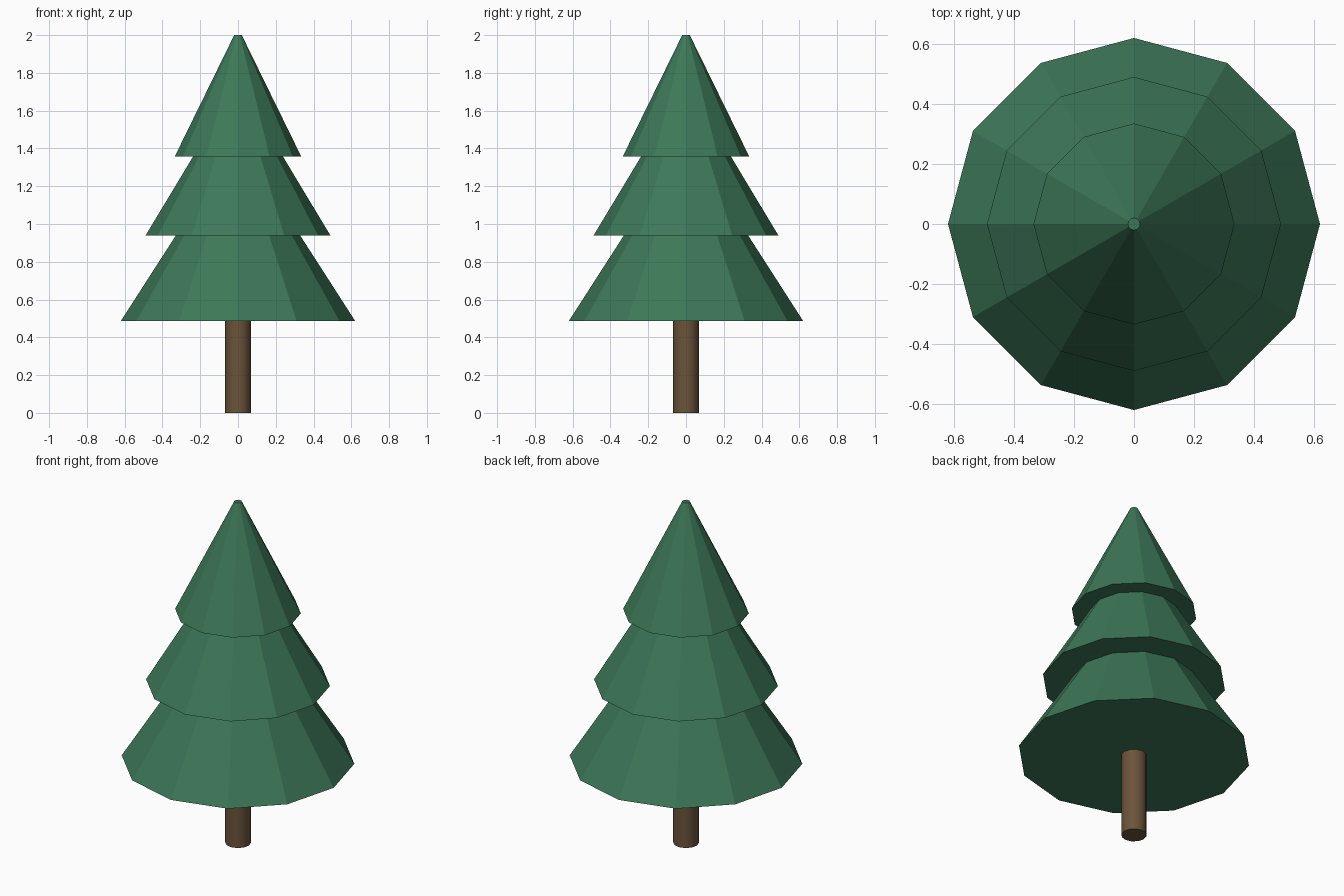
import bpy
import math

if "Cube" in bpy.data.objects:
    bpy.data.objects.remove(bpy.data.objects["Cube"])


def material(name, color):
    m = bpy.data.materials.new(name)
    m.diffuse_color = (*color, 1)
    m.use_nodes = True
    m.node_tree.nodes["Principled BSDF"].inputs["Base Color"].default_value = m.diffuse_color
    return m


green = material("pine green", (0.046, 0.187, 0.098))
brown = material("bark brown", (0.147, 0.088, 0.043))


def tapered(name, r_bottom, r_top, z0, z1, mat):
    """Twelve-sided capped cone with corners on the x and y axes."""
    bpy.ops.mesh.primitive_cone_add(
        vertices=12, radius1=r_bottom, radius2=r_top, depth=z1 - z0,
        end_fill_type='NGON', location=(0, 0, (z0 + z1) / 2))
    ob = bpy.context.object
    ob.name = name
    ob.data.materials.append(mat)
    return ob


# Trunk, smooth around its side
tapered("trunk", 0.068, 0.068, 0.0, 0.50, brown)
bpy.ops.object.shade_smooth_by_angle(angle=math.radians(40))

# Three flat-faced foliage tiers, each tip hidden in the tier above
for name, radius, z0, z1 in (
        ("lower_foliage", 0.62, 0.487, 1.42),
        ("middle_foliage", 0.49, 0.938, 1.72),
        ("upper_foliage", 0.335, 1.357, 2.0)):
    tapered(name, radius, 0.02, z0, z1, green)
